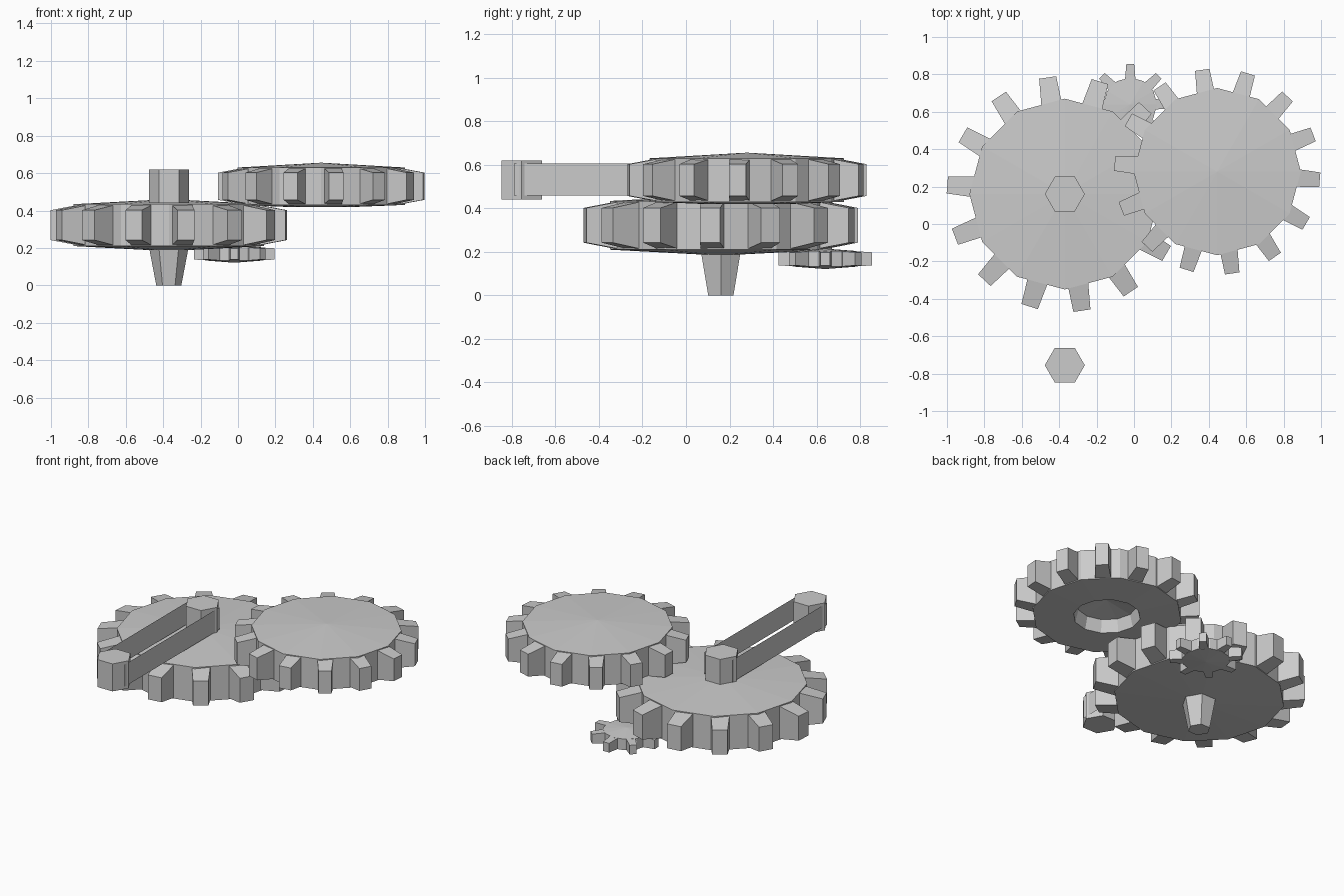
import bpy, bmesh
from math import cos, sin, pi, radians

if "Cube" in bpy.data.objects:
    bpy.data.objects.remove(bpy.data.objects["Cube"])


def finish(bm, name):
    bmesh.ops.recalc_face_normals(bm, faces=bm.faces)
    me = bpy.data.meshes.new(name)
    bm.to_mesh(me)
    bm.free()
    ob = bpy.data.objects.new(name, me)
    bpy.context.collection.objects.link(ob)
    return ob


def lathe(bm, profile, sides, cx, cy, cz):
    """Revolve (radius, z) points; radius 0 makes a pole."""
    rings = []
    for r, z in profile:
        n = sides if r > 0 else 1
        rings.append([bm.verts.new((cx + r * cos(2 * pi * i / sides),
                                    cy + r * sin(2 * pi * i / sides), cz + z)) for i in range(n)])
    for a, b in zip(rings, rings[1:]):
        for i in range(sides):
            j = (i + 1) % sides
            quad = [a[i % len(a)], a[j % len(a)], b[j % len(b)], b[i % len(b)]]
            bm.faces.new(list(dict.fromkeys(quad)))


def tooth(bm, cx, cy, cz, ang, r0, r1, w0, w1, h0, h1):
    """Tapered block pointing outwards."""
    ends = []
    for r, w, h in ((r0, w0, h0), (r1, w1, h1)):
        ends.append([bm.verts.new((cx + r * cos(ang) - s * w * sin(ang),
                                   cy + r * sin(ang) + s * w * cos(ang), cz + t * h))
                     for s, t in ((-1, -1), (1, -1), (1, 1), (-1, 1))])
    a, b = ends
    bm.faces.new(a)
    bm.faces.new(b)
    for i in range(4):
        j = (i + 1) % 4
        bm.faces.new((a[i], a[j], b[j], b[i]))


def gear(name, c, body_r, tip_r, rim, dome, tip_h, w0, w1, count, phase, recess=None):
    bm = bmesh.new()
    bottom = recess or [(0, -dome)]
    lathe(bm, [(0, dome), (body_r, rim), (body_r, -rim)] + bottom, 12, *c)
    for i in range(count):
        tooth(bm, *c, radians(phase) + 2 * pi * i / count,
              body_r * 0.93, tip_r, w0, w1, rim * 0.98, tip_h)
    return finish(bm, name)


# Three gears; the upper one has a hollow hub underneath
gear("large_gear", (-0.37, 0.16, 0.322), 0.51, 0.63, 0.112, 0.139, 0.08,
     0.056, 0.046, 14, 175.5)
gear("upper_gear", (0.445, 0.28, 0.53), 0.447, 0.55, 0.1, 0.126, 0.073,
     0.048, 0.039, 14, 175.5,
     recess=[(0.2, -0.11), (0.18, -0.03), (0, 0.0)])
gear("small_gear", (-0.02, 0.64, 0.168), 0.143, 0.215, 0.036, 0.047, 0.03,
     0.028, 0.021, 8, 90)

# Hexagonal pins and tapered shaft
PX = -0.37
for name, y, prof in (
        ("crank_pin", 0.16, [(0, 0.62), (0.107, 0.62), (0.107, 0.44), (0, 0.44)]),
        ("handle_pin", -0.755, [(0, 0.62), (0.107, 0.62), (0.107, 0.44), (0, 0.44)]),
        ("tapered_shaft", 0.16, [(0, 0.21), (0.107, 0.21), (0.067, 0), (0, 0)])):
    bm = bmesh.new()
    lathe(bm, prof, 6, PX, y, 0)
    finish(bm, name)

# Two thin sheets linking the pins
for side, s in (("left", -1), ("right", 1)):
    bm = bmesh.new()
    x = PX + s * 0.1
    bm.faces.new([bm.verts.new((x, y, z)) for y, z in
                  ((-0.79, 0.46), (0.195, 0.46), (0.195, 0.605), (-0.79, 0.605))])
    finish(bm, side + "_crank_arm")
